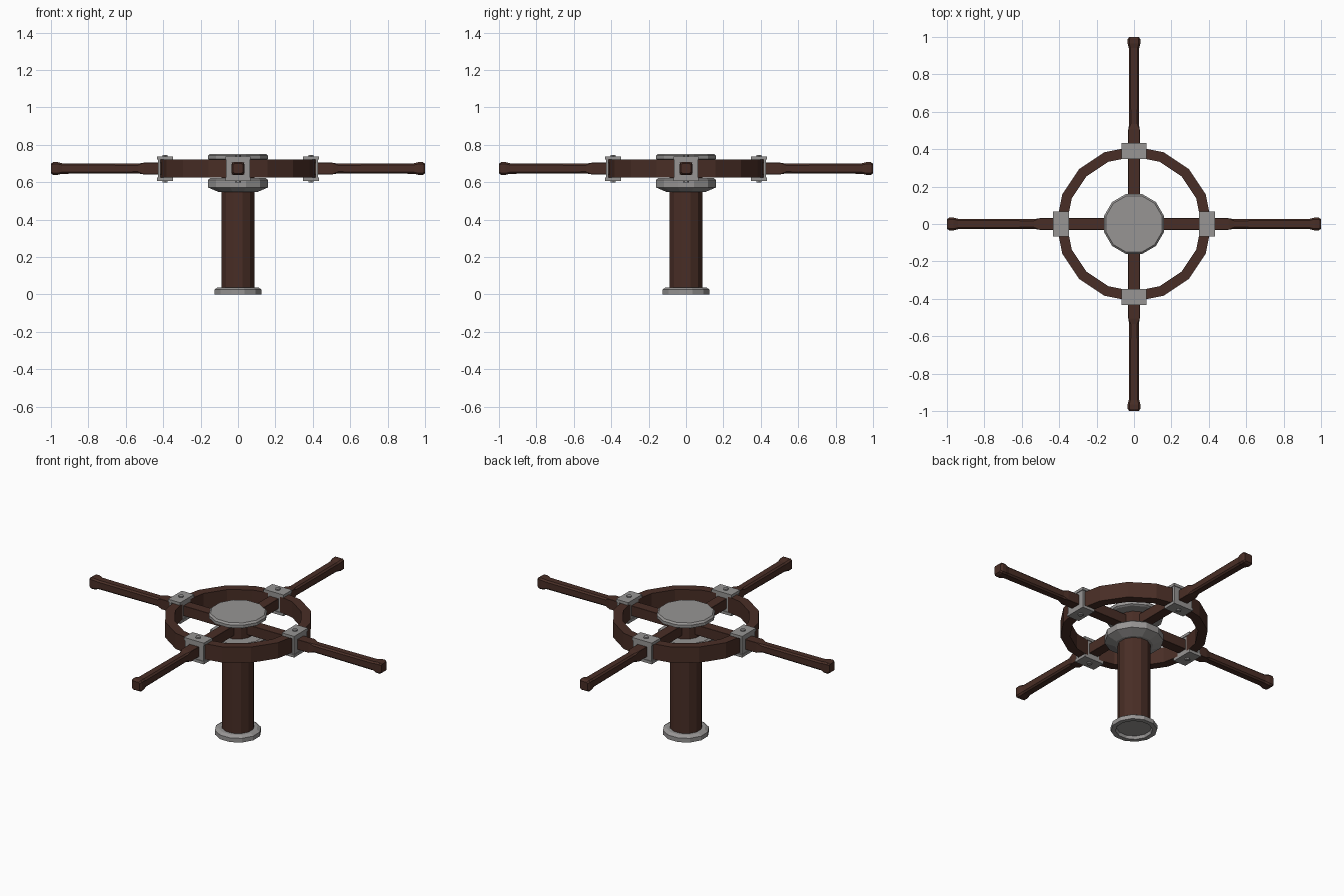
import bpy, bmesh, math
from mathutils import Matrix

if "Cube" in bpy.data.objects:
    bpy.data.objects.remove(bpy.data.objects["Cube"])


def material(name, rgb):
    m = bpy.data.materials.new(name)
    m.diffuse_color = (*rgb, 1)
    m.use_nodes = True
    m.node_tree.nodes["Principled BSDF"].inputs["Base Color"].default_value = m.diffuse_color
    return m


WOOD = material("dark_wood", (0.066, 0.027, 0.019))
IRON = material("grey_iron", (0.31, 0.30, 0.295))
MID_Z = 0.673


def finish(bm, name, mat):
    bmesh.ops.recalc_face_normals(bm, faces=bm.faces)
    me = bpy.data.meshes.new(name)
    bm.to_mesh(me)
    bm.free()
    me.materials.append(mat)
    ob = bpy.data.objects.new(name, me)
    bpy.context.collection.objects.link(ob)
    return ob


def loft(name, rings, mat, closed=False, matrix=None):
    """Skin a list of equal-length point loops; cap ends unless closed."""
    bm = bmesh.new()
    vs = [[bm.verts.new(p) for p in r] for r in rings]
    pairs = list(zip(vs, vs[1:])) + ([(vs[-1], vs[0])] if closed else [])
    n = len(vs[0])
    for a, b in pairs:
        for i in range(n):
            j = (i + 1) % n
            bm.faces.new((a[i], a[j], b[j], b[i]))
    if not closed:
        bm.faces.new(vs[0])
        bm.faces.new(vs[-1])
    if matrix:
        bm.transform(matrix)
    return finish(bm, name, mat)


def lathe(name, profile, mat, sides=12, turn=0.5, closed=False):
    rings = [[(r * math.cos(2 * math.pi * (i + turn) / sides),
               r * math.sin(2 * math.pi * (i + turn) / sides), z)
              for i in range(sides)] for r, z in profile]
    return loft(name, rings, mat, closed)


def boxes(name, spans, mat, matrix):
    """Several axis-aligned boxes (x0,x1,y0,y1,z0,z1) in one object."""
    bm = bmesh.new()
    for x0, x1, y0, y1, z0, z1 in spans:
        m = (Matrix.Translation(((x0 + x1) / 2, (y0 + y1) / 2, (z0 + z1) / 2))
             @ Matrix.Diagonal((x1 - x0, y1 - y0, z1 - z0, 1)))
        bmesh.ops.create_cube(bm, size=1, matrix=m)
    bm.transform(matrix)
    return finish(bm, name, mat)


def section(x, h, c):
    """Chamfered square cross-section of a spoke at distance x."""
    k = h - c
    pts = [(h, -k), (h, k), (k, h), (-k, h), (-h, k), (-h, -k), (-k, -h), (k, -h)]
    return [(x, y, MID_Z + z) for y, z in pts]


# central post and its fittings
lathe("post", [(0.092, 0.02), (0.092, 0.73)], WOOD)
lathe("base_collar", [(0.098, 0.018), (0.104, 0.0), (0.131, 0.0), (0.131, 0.026),
                      (0.112, 0.038), (0.08, 0.038)], IRON)
lathe("lower_collar", [(0.09, 0.548), (0.108, 0.548), (0.166, 0.572), (0.166, 0.612),
                       (0.155, 0.622), (0.09, 0.622)], IRON)
lathe("top_cap", [(0.155, 0.718), (0.166, 0.724), (0.166, 0.742), (0.156, 0.752)], IRON)

# wooden rim
lathe("rim", [(0.36, 0.624), (0.415, 0.624), (0.415, 0.721), (0.36, 0.721)],
      WOOD, sides=16, turn=0, closed=True)

# four spokes with handles, clamps and bolts
for i in range(4):
    rot = Matrix.Rotation(i * math.pi / 2, 4, 'Z')
    loft(f"spoke_{i + 1}",
         [section(0.0, 0.031, 0.001), section(0.505, 0.031, 0.001),
          section(0.535, 0.026, 0.009), section(0.94, 0.028, 0.009),
          section(0.965, 0.034, 0.009), section(0.988, 0.034, 0.009),
          section(1.0, 0.026, 0.007)], WOOD, matrix=rot)
    spans = [(0.348, 0.432, -0.068, 0.068, 0.721, 0.738),
             (0.348, 0.432, -0.068, 0.068, 0.607, 0.624)]
    for x0, x1 in ((0.352, 0.362), (0.414, 0.428)):
        for s in (-1, 1):
            y = sorted((s * 0.031, s * 0.064))
            spans.append((x0, x1, *y, 0.624, 0.721))
        spans.append((x0, x1, -0.031, 0.031, 0.704, 0.721))
        spans.append((x0, x1, -0.031, 0.031, 0.624, 0.642))
    boxes(f"clamp_{i + 1}", spans, IRON, rot)
    for label, z in (("top", 0.739), ("bottom", 0.606)):
        bm = bmesh.new()
        bmesh.ops.create_cone(bm, cap_ends=True, segments=6, radius1=0.015, radius2=0.015,
                              depth=0.014, matrix=rot @ Matrix.Translation((0.39, 0, z)))
        finish(bm, f"{label}_bolt_{i + 1}", IRON)
